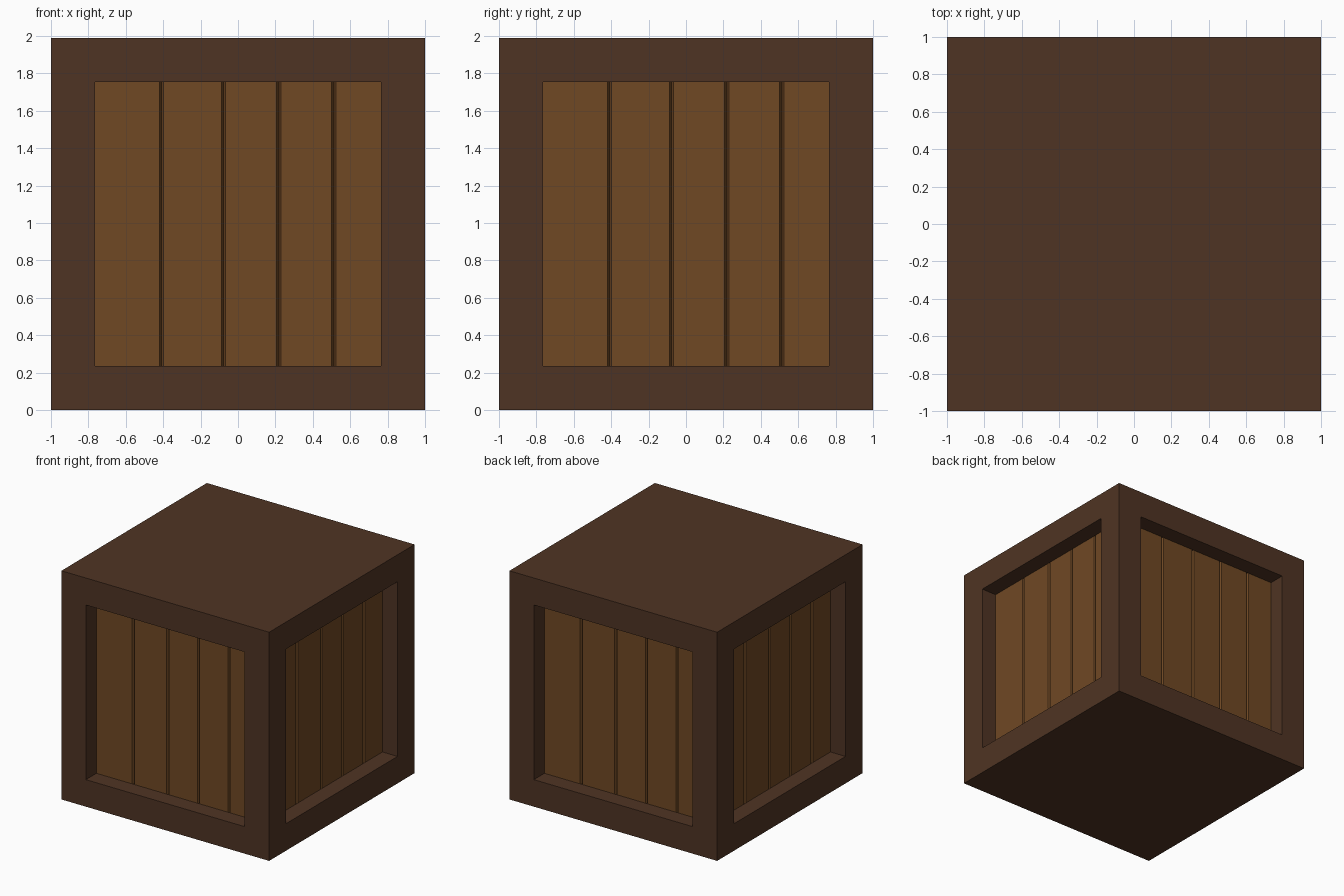
import bpy, bmesh, math
from mathutils import Matrix, Vector

if "Cube" in bpy.data.objects:
    bpy.data.objects.remove(bpy.data.objects["Cube"])

HEIGHT, BORDER, DEPTH = 1.99, 0.235, 0.145
GROOVES = (-0.41, -0.077, 0.218, 0.512)


def material(name, rgb):
    m = bpy.data.materials.new(name)
    m.diffuse_color = (*rgb, 1)
    m.use_nodes = True
    m.node_tree.nodes["Principled BSDF"].inputs["Base Color"].default_value = m.diffuse_color
    return m


def finish(name, bm, mat):
    bmesh.ops.recalc_face_normals(bm, faces=bm.faces)
    mesh = bpy.data.meshes.new(name)
    bm.to_mesh(mesh)
    bm.free()
    mesh.materials.append(mat)
    ob = bpy.data.objects.new(name, mesh)
    bpy.context.collection.objects.link(ob)
    return ob


dark_wood = material("dark frame wood", (0.078, 0.034, 0.017))
plank_wood = material("warm plank wood", (0.160, 0.065, 0.0175))

# Crate frame: a box whose four sides are inset and sunk to form windows
bm = bmesh.new()
bmesh.ops.create_cube(bm, size=1, matrix=Matrix.Translation((0, 0, HEIGHT / 2))
                      @ Matrix.Diagonal((2, 2, HEIGHT, 1)))
bm.normal_update()
sides = [f for f in bm.faces if abs(f.normal.z) < 0.5]
bmesh.ops.inset_individual(bm, faces=sides, thickness=BORDER, use_even_offset=True)
bmesh.ops.inset_individual(bm, faces=sides, thickness=0, depth=-DEPTH)
bmesh.ops.delete(bm, geom=sides, context='FACES')
finish("crate_frame", bm, dark_wood)

# Plank panels: a profile with V grooves, extruded upward, one per side
half, front, back = 1 - BORDER + 0.005, -1 + DEPTH, -1 + DEPTH + 0.05
profile = [(-half, front)]
for g in GROOVES:
    profile += [(g - 0.011, front), (g, front + 0.025), (g + 0.011, front)]
profile += [(half, front), (half, back), (-half, back)]

for i, side in enumerate(("front", "right", "back", "left")):
    bm = bmesh.new()
    base = bm.faces.new([bm.verts.new((x, y, BORDER - 0.005)) for x, y in profile])
    top = bmesh.ops.extrude_face_region(bm, geom=[base], use_keep_orig=True)["geom"]
    verts = [v for v in top if isinstance(v, bmesh.types.BMVert)]
    bmesh.ops.translate(bm, verts=verts, vec=Vector((0, 0, HEIGHT - 2 * BORDER + 0.01)))
    bmesh.ops.rotate(bm, verts=bm.verts, matrix=Matrix.Rotation(i * math.pi / 2, 3, 'Z'))
    finish(side + "_planks", bm, plank_wood)
